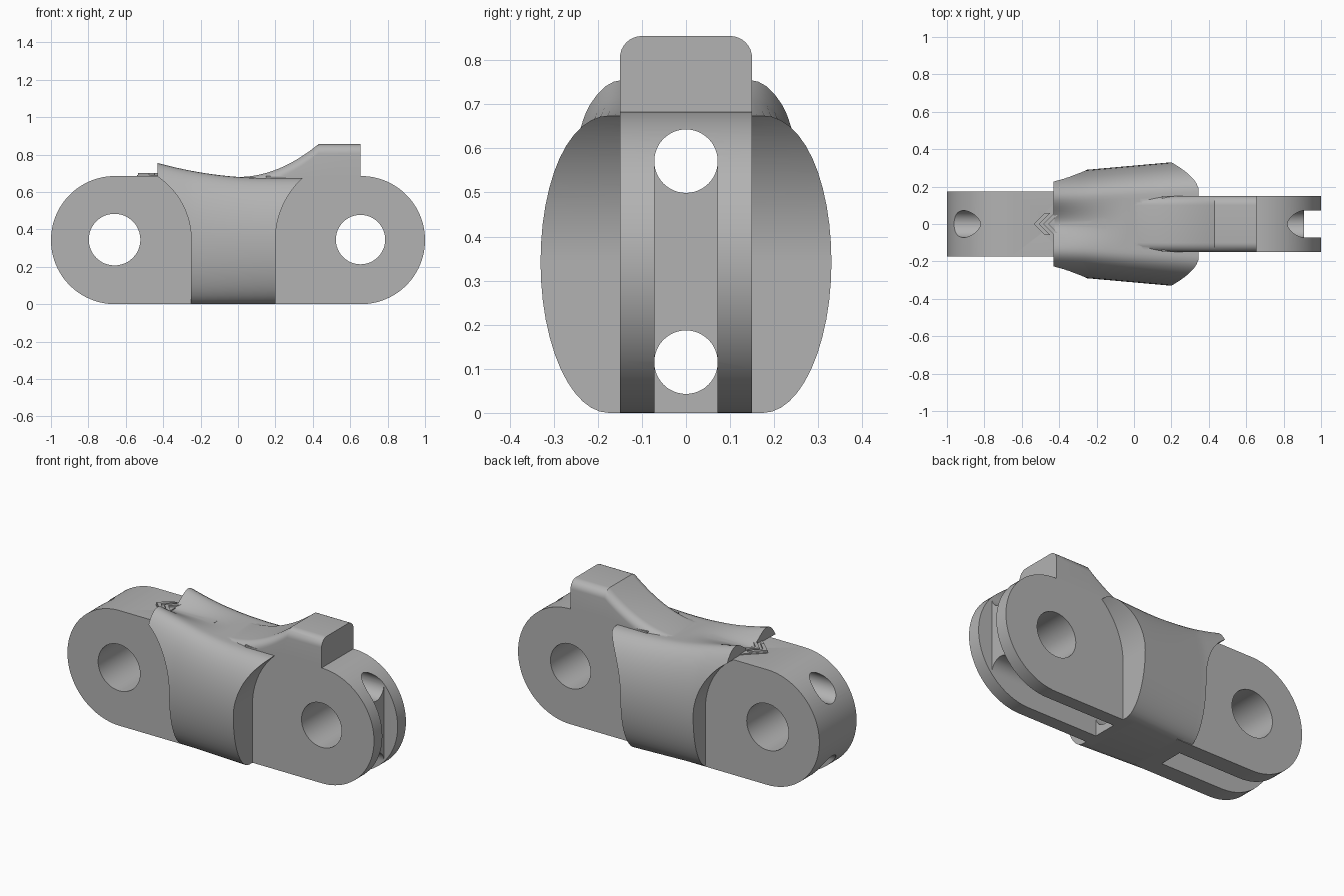
import bpy, bmesh, math

if "Cube" in bpy.data.objects:
    bpy.data.objects.remove(bpy.data.objects["Cube"], do_unlink=True)

grey = bpy.data.materials.new("plain_grey")
grey.use_nodes = True
grey.diffuse_color = (0.45, 0.45, 0.45, 1)
grey.node_tree.nodes["Principled BSDF"].inputs["Base Color"].default_value = grey.diffuse_color

PIN_Z = 0.3425   # height of the pin axes, also the end radius
PIN_X = 0.6575
CABLE = 0.072    # cable tunnel radius and slot half width


def loft(name, rings):
    """Closed solid through a list of rings with equal point counts."""
    bm = bmesh.new()
    loops = [[bm.verts.new(p) for p in ring] for ring in rings]
    n = len(loops[0])
    for a, b in zip(loops, loops[1:]):
        for i in range(n):
            j = (i + 1) % n
            bm.faces.new((a[i], a[j], b[j], b[i]))
    bm.faces.new(loops[0])
    bm.faces.new(loops[-1])
    bmesh.ops.recalc_face_normals(bm, faces=bm.faces)
    mesh = bpy.data.meshes.new(name)
    bm.to_mesh(mesh)
    bm.free()
    mesh.materials.append(grey)
    ob = bpy.data.objects.new(name, mesh)
    bpy.context.collection.objects.link(ob)
    return ob


def prism_y(name, profile, half):
    return loft(name, [[(x, y, z) for x, z in profile] for y in (-half, half)])


def prism_z(name, profile, low, high):
    return loft(name, [[(x, y, z) for x, y in profile] for z in (low, high)])


def box(name, x0, x1, half, z0, z1):
    return prism_y(name, [(x0, z0), (x1, z0), (x1, z1), (x0, z1)], half)


def arc(cx, cz, r, start, end, steps=48):
    angles = [math.radians(start + (end - start) * i / steps) for i in range(steps + 1)]
    return [(cx + r * math.cos(a), cz + r * math.sin(a)) for a in angles]


def combine(target, tool, operation):
    """Apply a boolean and discard the tool."""
    mod = target.modifiers.new("combine", "BOOLEAN")
    mod.operation = operation
    mod.solver = "EXACT"
    mod.object = tool
    bpy.context.view_layer.objects.active = target
    bpy.ops.object.modifier_apply(modifier=mod.name)
    bpy.data.objects.remove(tool, do_unlink=True)


def body_ring(x):
    """Bulged cross-section with a valley between two raised shoulders."""
    width = 0.29 + 0.04 * max(0, x + 0.25) / 0.45
    top = 0.675 + 0.08 * (max(0, 0.15 - x) / 0.58) ** 2
    floor = min(top, 0.684)
    half = []
    for i in range(13):
        t = math.pi / 2 * (1 - i / 12)
        half.append((width * (0.53 + 0.47 * math.cos(t)), PIN_Z * (1 - math.sin(t))))
    for i in range(1, 13):
        t = math.pi / 2 * i / 12
        half.append((width * (0.5 + 0.5 * math.cos(t)), PIN_Z + (top - PIN_Z) * math.sin(t)))
    for i in range(7, 0, -1):
        s = i / 8
        half.append((width * 0.5 * s, floor + (top - floor) * s * s * (3 - 2 * s)))
    ring = half + [(0, floor)] + [(-y, z) for y, z in reversed(half)]
    return [(x, y, z) for y, z in ring]


def lug_ring(x):
    """Round-shouldered section following a rising top line."""
    top = 0.66 if x < 0 else 0.68 + 0.175 * min(1, x / 0.43) ** 2
    half = [(0.15, 0.5)] + arc(0.1, top - 0.05, 0.05, 0, 90, 8)
    return [(x, y, z) for y, z in half + [(-y, z) for y, z in reversed(half)]]


# Bulged middle body, cleared around both joints
link = loft("link_body", [body_ring(-0.43 + 0.775 * i / 32) for i in range(33)])
for cx, r in ((-0.66, 0.41), (0.65, 0.45)):
    clearance = arc(cx, PIN_Z, r, 0, 180, 96) + [(cx - r, -0.1), (cx + r, -0.1)]
    combine(link, prism_y("clearance", clearance, 0.6), "DIFFERENCE")

# Rounded tongues at the two ends
left_end = arc(PIN_X, PIN_Z, PIN_Z, -90, 90) + [(0.15, 2 * PIN_Z), (0.15, 0)]
right_end = arc(-PIN_X, PIN_Z, PIN_Z, 90, 270) + [(-0.15, 0), (-0.15, 2 * PIN_Z)]
combine(link, prism_y("left_tongue", left_end, 0.15), "UNION")
combine(link, prism_y("right_tongue", right_end, 0.175), "UNION")

# Raised stop lug
stations = [-0.05] + [0.43 * i / 20 for i in range(21)] + [0.655]
combine(link, loft("stop_lug", [lug_ring(x) for x in stations]), "UNION")

# Pin holes
for x, r in ((-0.66, 0.138), (0.655, 0.132)):
    combine(link, prism_y("pin_cutter", arc(x, 0.345, r, 0, 360)[:-1], 0.5), "DIFFERENCE")

# Cable tunnels along the whole link
for height in (0.115, 0.571):
    circle = arc(0, height, CABLE, 0, 360)[:-1]
    tunnel = loft("tunnel_cutter", [[(x, y, z) for y, z in circle] for x in (-1.2, 1.2)])
    combine(link, tunnel, "DIFFERENCE")

# Open cable slots under both ends and down the left end
for x0, x1, z1 in ((-1.2, -0.25, 0.115), (0.2, 1.2, 0.115), (0.91, 1.2, 0.571)):
    combine(link, box("slot_cutter", x0, x1, CABLE, -0.1, z1), "DIFFERENCE")

# Direction arrow on the right tongue
prism_z("arrow_plate", [(-0.54, 0), (-0.425, -0.11), (-0.425, 0.11)], 0.67, 0.691)
for i, tip in enumerate((-0.535, -0.485)):
    arm, bar = 0.06, 0.028
    chevron = [(tip, 0), (tip + arm, -arm), (tip + arm + bar, -arm),
               (tip + bar, 0), (tip + arm + bar, arm), (tip + arm, arm)]
    prism_z(f"arrow_chevron_{i + 1}", chevron, 0.67, 0.701)

# Smooth the curved skin, keep the machined edges
bpy.ops.object.select_all(action="DESELECT")
link.select_set(True)
bpy.context.view_layer.objects.active = link
bpy.ops.object.shade_smooth_by_angle(angle=math.radians(30))
